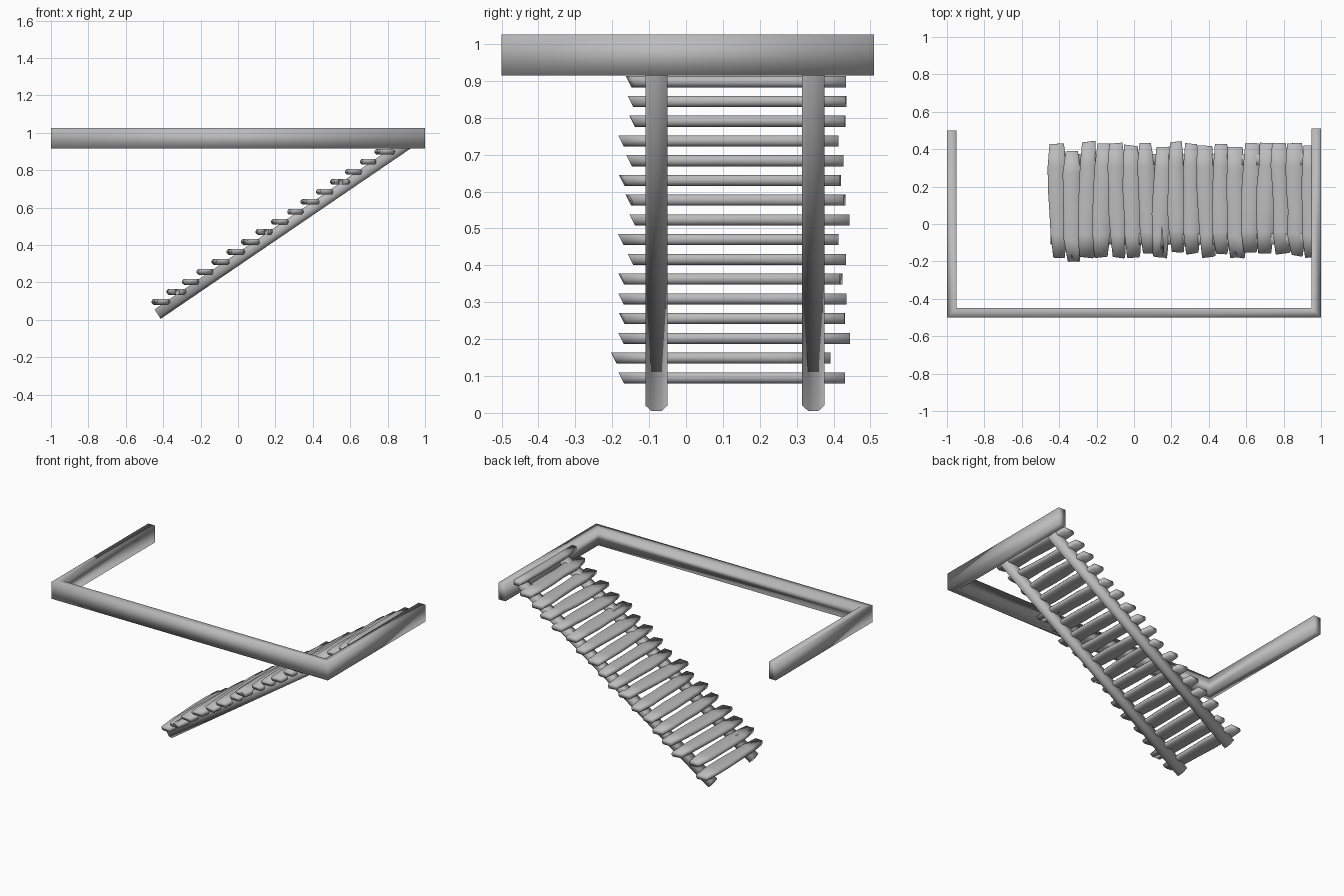
import bpy
import bmesh
import random
from math import atan2, hypot
from mathutils import Matrix, Vector

random.seed(4)
cube = bpy.data.objects.get("Cube")
if cube:
    bpy.data.objects.remove(cube, do_unlink=True)

grey = bpy.data.materials.new("weathered_grey")
grey.use_nodes = True
grey.diffuse_color = (0.5, 0.5, 0.5, 1)
grey.node_tree.nodes["Principled BSDF"].inputs["Base Color"].default_value = (0.5, 0.5, 0.5, 1)


def finish(name, bm, smooth=True):
    bmesh.ops.recalc_face_normals(bm, faces=bm.faces)
    for face in bm.faces:
        face.smooth = smooth
    mesh = bpy.data.meshes.new(name)
    bm.to_mesh(mesh)
    bm.free()
    mesh.materials.append(grey)
    obj = bpy.data.objects.new(name, mesh)
    bpy.context.collection.objects.link(obj)
    return obj


def loft(name, rings):
    """Skin matching closed rings of points and cap both ends."""
    bm = bmesh.new()
    loops = [[bm.verts.new(p) for p in ring] for ring in rings]
    count = len(loops[0])
    for a, b in zip(loops, loops[1:]):
        for i in range(count):
            j = (i + 1) % count
            bm.faces.new((a[i], a[j], b[j], b[i]))
    caps = [bm.faces.new(loops[0]), bm.faces.new(loops[-1])]
    bmesh.ops.triangulate(bm, faces=caps)
    return finish(name, bm)


# Railing: one rectangular rail mitred around three sides
outer = [(-1, 0.5), (-1, -0.5), (1, -0.5), (1, 0.51)]
inner = [(-0.95, 0.5), (-0.95, -0.45), (0.95, -0.45), (0.95, 0.51)]
low, high = 0.915, 1.025
loft("railing", [[(*o, low), (*o, high), (*i, high), (*i, low)]
                 for o, i in zip(outer, inner)])

# Stringers: sloping beams with chamfered lower corners
start, end = Vector((-0.43, 0, 0.03)), Vector((0.95, 0, 0.97))
run = end - start
up = Vector((-run.z, 0, run.x)).normalized()
section = [(-0.03, 0.03), (0.03, 0.03), (0.03, -0.012),
           (0.014, -0.03), (-0.014, -0.03), (-0.03, -0.012)]
for name, y in (("front_stringer", -0.08), ("back_stringer", 0.345)):
    loft(name, [[base + up * v + Vector((0, y + u, 0)) for u, v in section]
                for base in (start, end)])

# Treads: rough planks, some with a split front end
front_ends = [18, 20, 18, 18, 18, 18, 16, 18, 15, 16, 18, 16, 18, 15, 16, 16, 17, 18]
back_ends = [43, 39, 44, 43, 43, 42, 43, 41, 44, 43, 42, 43, 41, 43, 43, 43, 43, 42]
split = {1, 7, 12}


def tread(index):
    x = -0.407 + 0.0795 * index
    z = 0.095 + 0.0535 * index
    y0, y1 = -front_ends[index] / 100, back_ends[index] / 100
    edges = {-1: [], 1: []}
    lean = random.uniform(-0.012, 0.012)
    for k in range(6):
        t = k / 5
        half = 0.048 + random.uniform(-0.006, 0.005) - (0.012 if k in (0, 5) else 0)
        for side in edges:
            y = y0 + (y1 - y0) * t
            if k in (0, 5):
                y += random.uniform(-0.005, 0.005)
            edges[side].append((side * half + lean * (t - 0.5) * 2, y))
    outline = edges[1] + edges[-1][::-1]
    if index in split:
        outline += [(-0.008, y0), (0, y0 + 0.2), (0.012, y0)]
    rings = []
    for h, shrink in ((-0.015, 0.8), (-0.005, 1), (0.006, 1), (0.015, 0.85)):
        # The front end is undercut
        rings.append([(x + px * shrink, py + (0.008 - h * 0.5 if py < y0 + 0.02 else 0), z + h)
                      for px, py in outline])
    loft(f"tread_{index + 1}", rings)


for i in range(len(front_ends)):
    tread(i)
